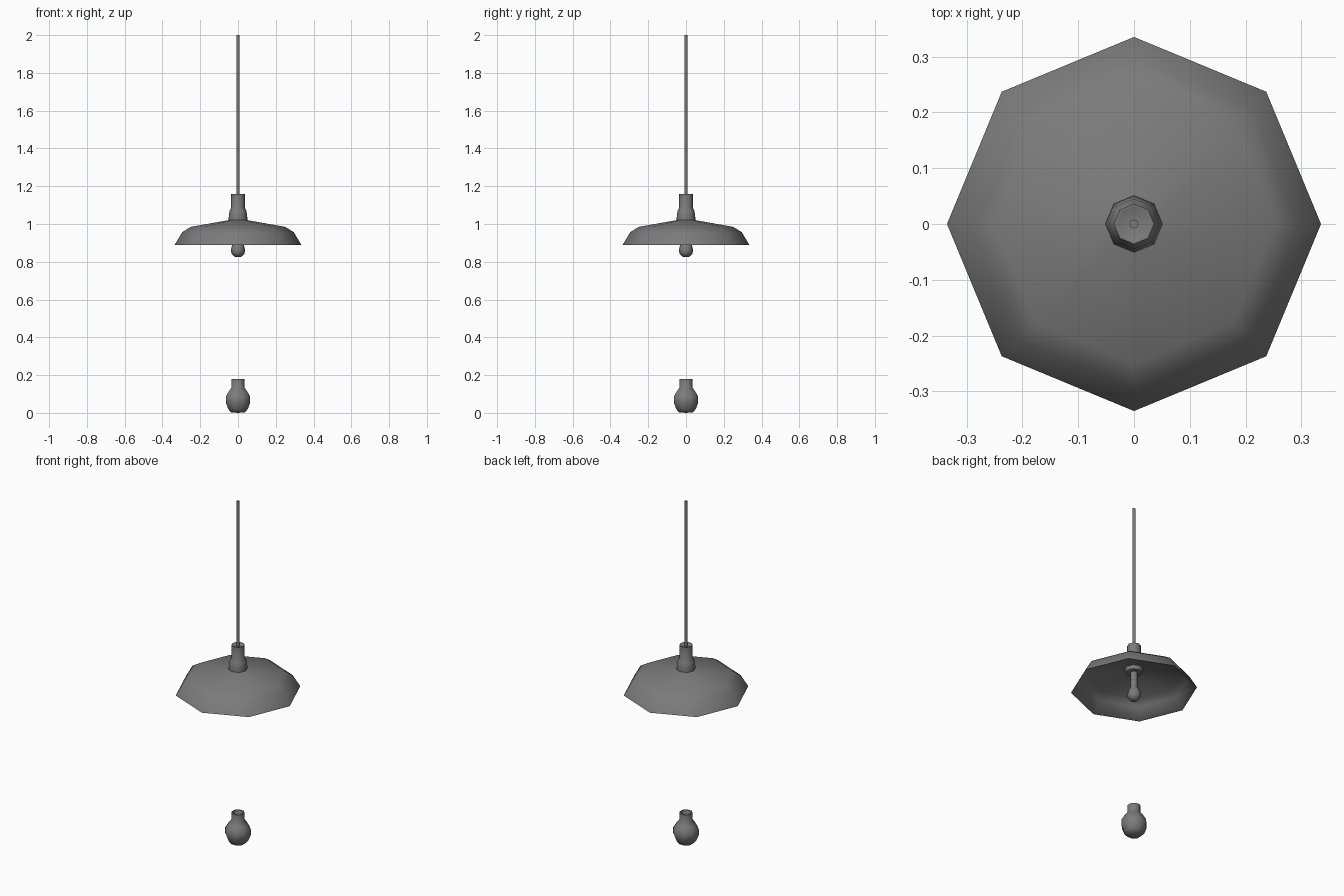
import bpy, bmesh, math

if "Cube" in bpy.data.objects:
    bpy.data.objects.remove(bpy.data.objects["Cube"])

grey = bpy.data.materials.new("dark_grey_metal")
grey.diffuse_color = (0.2, 0.2, 0.2, 1)
grey.use_nodes = True
grey.node_tree.nodes["Principled BSDF"].inputs["Base Color"].default_value = grey.diffuse_color


def lathe(name, profile, sides=8, turn=0.0, closed=False, angle=60):
    """Spin (radius, z) points about the z axis; radius 0 becomes a pole."""
    bm = bmesh.new()
    rings = []
    for r, z in profile:
        if r == 0:
            rings.append([bm.verts.new((0, 0, z))] * sides)
        else:
            rings.append([bm.verts.new((r * math.cos(turn + math.tau * i / sides),
                                        r * math.sin(turn + math.tau * i / sides), z))
                          for i in range(sides)])
    pairs = list(zip(rings, rings[1:]))
    if closed:
        pairs.append((rings[-1], rings[0]))
    for a, b in pairs:
        for i in range(sides):
            j = (i + 1) % sides
            quad = list(dict.fromkeys((a[i], a[j], b[j], b[i])))
            bm.faces.new(quad)
    bmesh.ops.recalc_face_normals(bm, faces=bm.faces)
    mesh = bpy.data.meshes.new(name)
    bm.to_mesh(mesh)
    bm.free()
    ob = bpy.data.objects.new(name, mesh)
    bpy.context.collection.objects.link(ob)
    mesh.materials.append(grey)
    bpy.ops.object.select_all(action='DESELECT')
    ob.select_set(True)
    bpy.context.view_layer.objects.active = ob
    bpy.ops.object.shade_smooth_by_angle(angle=math.radians(angle))
    return ob


# hanging cord
lathe("cord", [(0, 1.12), (0.008, 1.12), (0.008, 2.0), (0, 2.0)])

# socket with a flared collar and recessed top
lathe("socket", [(0, 0.995), (0.045, 0.995), (0.051, 1.02), (0.045, 1.07),
                 (0.036, 1.085), (0.036, 1.16), (0.03, 1.16), (0, 1.13)])

# wide thin shade, open underneath
outer = [(0.04, 1.022), (0.25, 0.985), (0.295, 0.957), (0.335, 0.89)]
inner = [(0.332, 0.89), (0.292, 0.954), (0.249, 0.981), (0.04, 1.018)]
lathe("shade", outer + inner, closed=True)

# light bulb
lathe("bulb", [(0, 0.825), (0.02, 0.827), (0.034, 0.843), (0.038, 0.862),
               (0.032, 0.885), (0.02, 0.905), (0.018, 1.0), (0, 1.0)])

# separate lower pull weight with hollow neck
lathe("lower_weight", [(0, 0.0), (0.04, 0.003), (0.056, 0.02), (0.07, 0.055),
                       (0.07, 0.085), (0.054, 0.112), (0.036, 0.135),
                       (0.036, 0.18), (0.029, 0.18), (0.024, 0.155), (0, 0.15)],
      turn=math.pi / 8)
